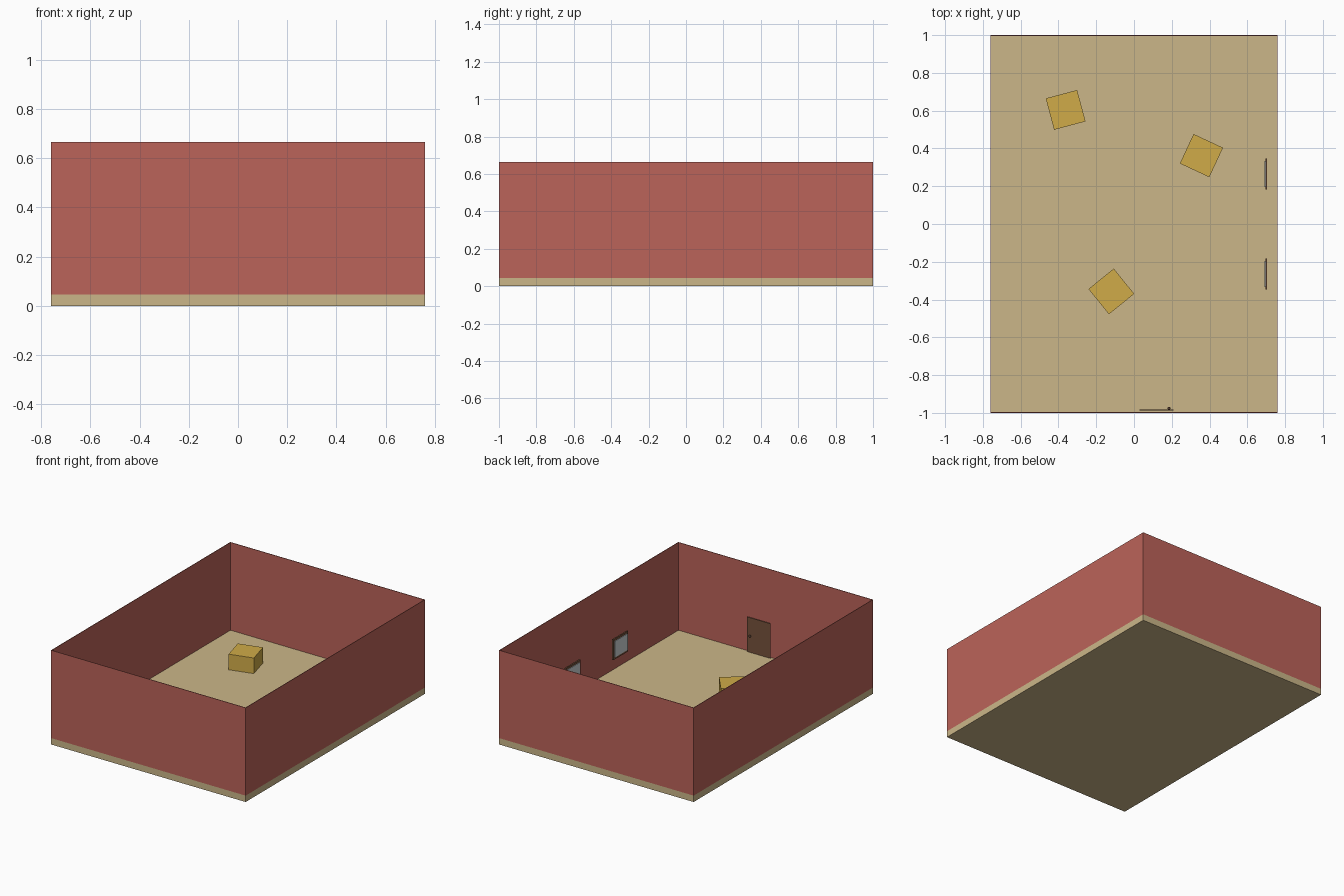
import bpy, math

if "Cube" in bpy.data.objects:
    bpy.data.objects.remove(bpy.data.objects["Cube"])


def mat(name, rgb):
    m = bpy.data.materials.new(name)
    m.diffuse_color = (*rgb, 1)
    m.use_nodes = True
    m.node_tree.nodes["Principled BSDF"].inputs["Base Color"].default_value = m.diffuse_color
    return m


RED = mat("brick_red", (0.5, 0.125, 0.10))
TAN = mat("tan", (0.6, 0.47, 0.25))
GOLD = mat("gold", (0.63, 0.41, 0.065))
BROWN = mat("brown", (0.18, 0.085, 0.045))
DARK = mat("dark_brown", (0.09, 0.045, 0.03))
GLASS = mat("glass", (0.6, 0.64, 0.66))


def box(name, lo, hi, m, rot=0):
    c = [(a + b) / 2 for a, b in zip(lo, hi)]
    bpy.ops.mesh.primitive_cube_add(size=1, location=c, rotation=(0, 0, math.radians(rot)))
    o = bpy.context.object
    o.name = name
    o.scale = [b - a for a, b in zip(lo, hi)]
    o.data.materials.append(m)
    return o


W, L, F, H, T = 0.76, 1.0, 0.045, 0.665, 0.004

# floor slab
box("floor", (-W, -L, 0), (W, L, F), TAN)

# thin walls around the edge
box("front_wall", (-W, -L, F), (W, -L + T, H), RED)
box("back_wall", (-W, L - T, F), (W, L, H), RED)
box("left_wall", (-W, -L + T, F), (-W + T, L - T, H), RED)
box("right_wall", (W - T, -L + T, F), (W, L - T, H), RED)

# door and knob on the inside of the front wall
box("door", (0.03, -0.988, F), (0.21, -0.983, 0.29), BROWN)
bpy.ops.mesh.primitive_uv_sphere_add(segments=16, ring_count=8, radius=0.008,
                                     location=(0.185, -0.976, 0.162))
knob = bpy.context.object
knob.name = "door_knob"
knob.data.materials.append(DARK)
bpy.ops.object.shade_smooth()

# two windows in front of the right wall
for side, y in (("front", -0.265), ("back", 0.265)):
    box(side + "_window_frame", (0.695, y - 0.083, 0.16), (0.705, y + 0.083, 0.305), BROWN)
    box(side + "_window_pane", (0.691, y - 0.068, 0.175), (0.697, y + 0.068, 0.29), GLASS)

# three crates on the floor
for i, (x, y, a) in enumerate(((-0.362, 0.604, 15), (0.357, 0.362, -25), (-0.12, -0.357, 39))):
    s = 0.086
    box(f"crate_{i + 1}", (x - s, y - s, F), (x + s, y + s, 0.155), GOLD, a)
